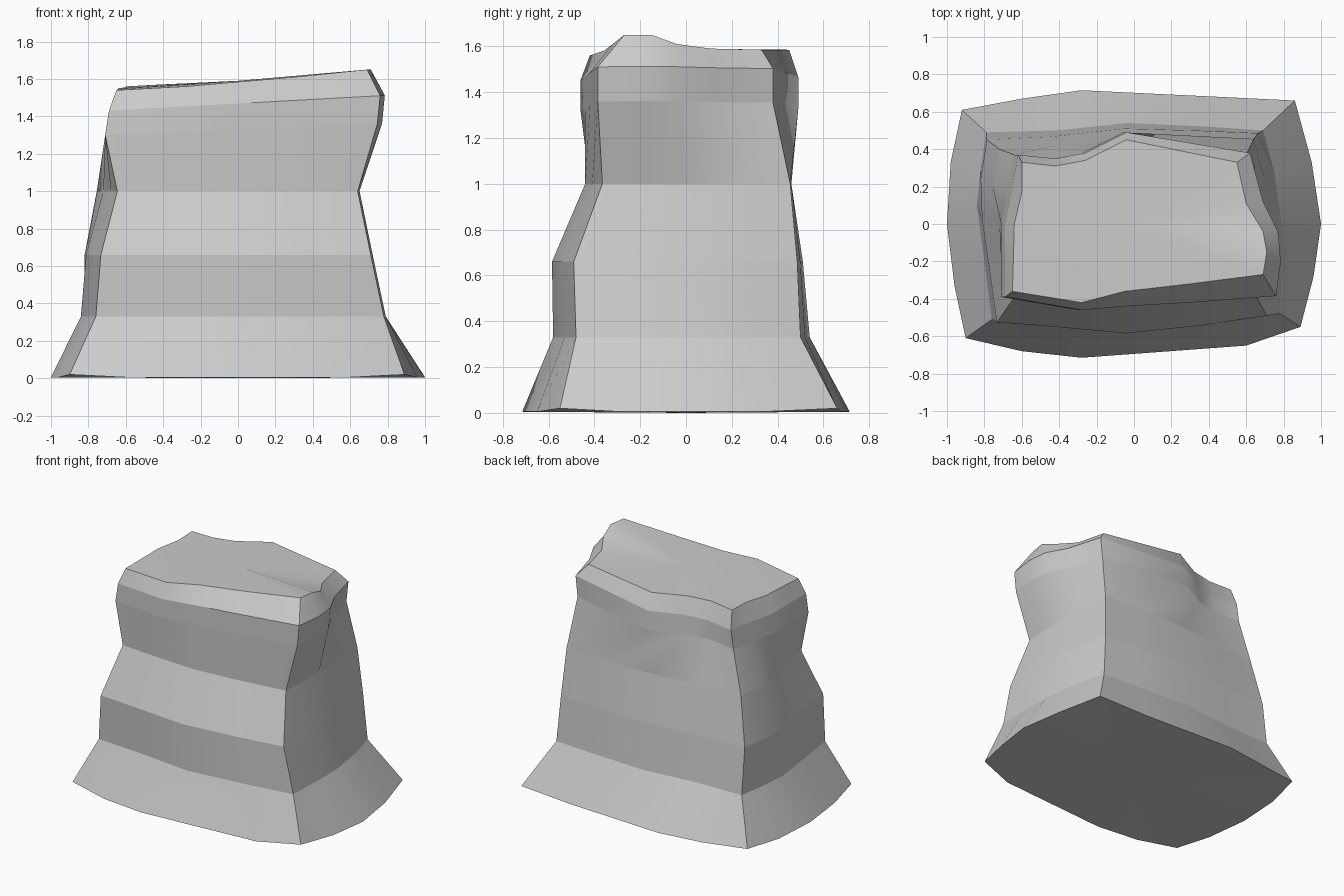
import bpy, bmesh

if "Cube" in bpy.data.objects:
    bpy.data.objects.remove(bpy.data.objects["Cube"])

# Outlines run counter-clockwise: front-left, front, front-right, right, back-right, back, back-left, left
CORNERS = {0, 4, 8, 12}
BASE = [(-.90, -.61), (-.60, -.68), (-.28, -.715), (.60, -.65), (.89, -.55), (.96, -.28), (1, 0), (.95, .33),
        (.86, .66), (.45, .68), (-.28, .715), (-.60, .67), (-.92, .61), (-.98, .33), (-1, 0), (-.96, -.33)]
WAIST = [(-.76, -.51), (-.45, -.53), (0, -.58), (.45, -.53), (.78, -.48), (.79, -.25), (.79, 0), (.75, .28),
         (.69, .50), (.40, .52), (-.03, .54), (-.42, .50), (-.79, .49), (-.82, .30), (-.84, .10), (-.80, -.20)]
NECK = [(-.645, -.40), (-.40, -.42), (-.05, -.44), (.30, -.41), (.64, -.365), (.65, -.20), (.65, 0), (.645, .22),
        (.64, .455), (.30, .46), (-.04, .46), (-.42, .42), (-.72, .40), (-.755, .20), (-.72, 0), (-.68, -.20)]
RIM = [(-.69, -.39), (-.28, -.46), (-.05, -.44), (.30, -.42), (.76, -.385), (.785, -.20), (.77, -.04), (.69, .12),
       (.62, .38), (-.04, .49), (-.26, .38), (-.42, .35), (-.62, .37), (-.65, .20), (-.69, 0), (-.69, -.20)]
TOP = [(-.65, -.36), (-.28, -.42), (-.05, -.36), (.30, -.32), (.69, -.27), (.71, -.15), (.69, -.04), (.60, .11),
       (.55, .33), (-.04, .45), (-.26, .34), (-.42, .31), (-.60, .33), (-.60, .17), (-.64, 0), (-.645, -.20)]
TOP_Z = [1.54, 1.56, 1.58, 1.61, 1.65, 1.65, 1.61, 1.59, 1.585, 1.585, 1.575, 1.57, 1.56, 1.555, 1.55, 1.545]


def blend(a, b, t):
    return [(p[0] + (q[0] - p[0]) * t, p[1] + (q[1] - p[1]) * t) for p, q in zip(a, b)]


def fit(outline, x0, x1, y0, y1):
    """Stretch an outline to the given bounds."""
    xs, ys = zip(*outline)
    sx = (x1 - x0) / (max(xs) - min(xs))
    sy = (y1 - y0) / (max(ys) - min(ys))
    return [(x0 + (x - min(xs)) * sx, y0 + (y - min(ys)) * sy) for x, y in outline]


def tilt(outline, z_left, z_right):
    """Give an outline a height that slopes from left to right."""
    return [(x, y, z_left + (z_right - z_left) * (x + .7) / 1.45) for x, y in outline]


# Stacked rings, from the flared foot (corners barely lifted) to the wider cap
rings = [
    [(x, y, .02 if i in CORNERS else .005) for i, (x, y) in enumerate(BASE)],
    tilt(WAIST, .33, .33),
    tilt(fit(blend(WAIST, NECK, .5), -.82, .72, -.585, .51), .66, .66),
    tilt(NECK, 1, 1),
    tilt(fit(RIM, -.71, .77, -.46, .49), 1.30, 1.36),
    tilt(RIM, 1.43, 1.51),
    [(x, y, z) for (x, y), z in zip(TOP, TOP_Z)],
]

bm = bmesh.new()
loops = [[bm.verts.new(p) for p in ring] for ring in rings]
n = len(BASE)

# Side walls
for low, high in zip(loops, loops[1:]):
    for i in range(n):
        j = (i + 1) % n
        bm.faces.new((low[i], low[j], high[j], high[i]))

# Flat underside and gently sloped top, each fanned around a centre
for loop, z in ((loops[0], 0), (loops[-1], 1.59)):
    centre = bm.verts.new((0, 0, z))
    for i in range(n):
        bm.faces.new((loop[i], loop[(i + 1) % n], centre))

# Hard ridges along the rings and corners, soft shading between
bmesh.ops.recalc_face_normals(bm, faces=bm.faces[:])
for f in bm.faces:
    f.smooth = True
for loop in loops:
    for i in range(n):
        bm.edges.get((loop[i], loop[(i + 1) % n])).smooth = False
for low, high in zip(loops, loops[1:]):
    for i in CORNERS:
        bm.edges.get((low[i], high[i])).smooth = False

mesh = bpy.data.meshes.new("rock_stump")
bm.to_mesh(mesh)
bm.free()
bpy.context.collection.objects.link(bpy.data.objects.new("rock_stump", mesh))
